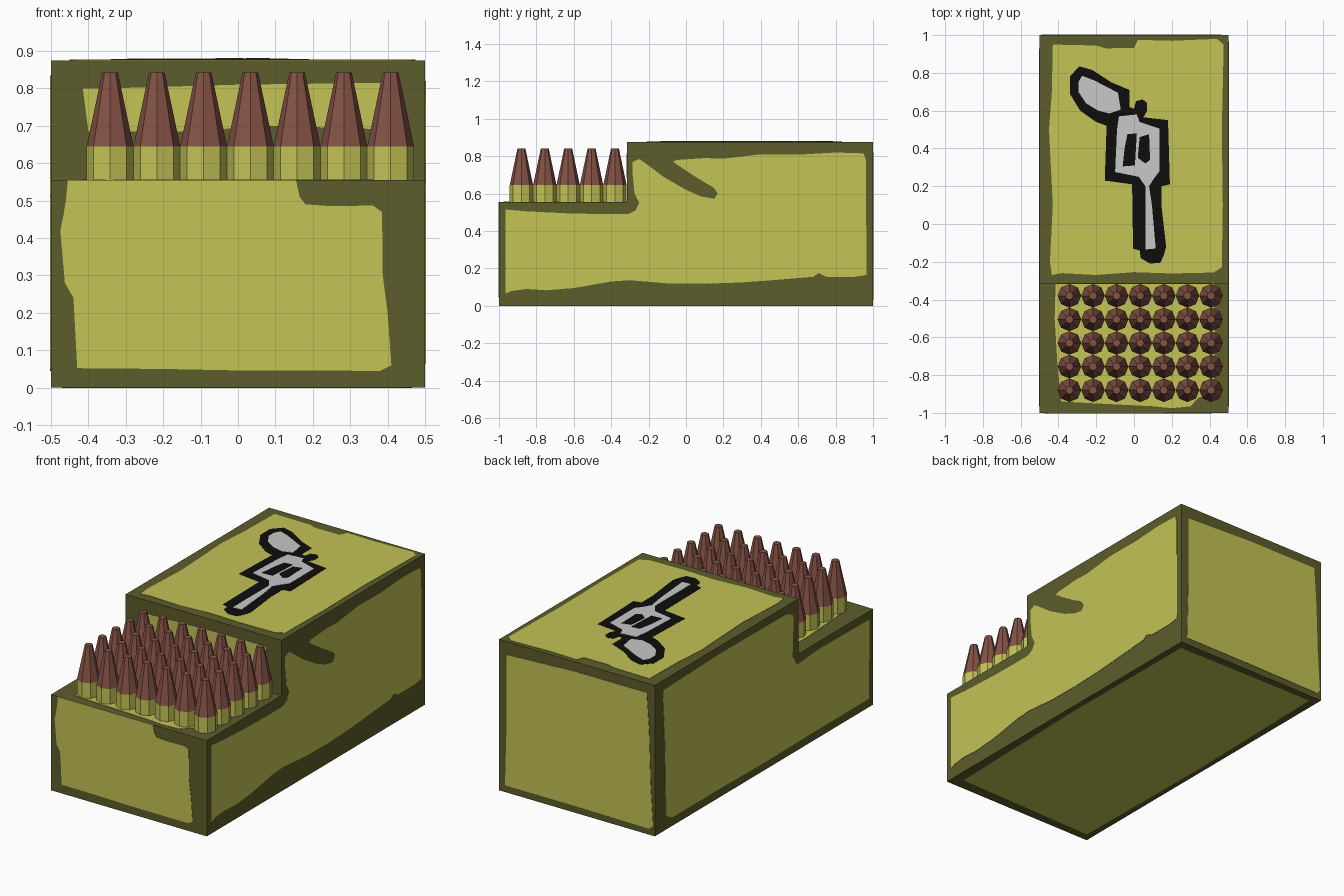
import bpy, bmesh, math
from mathutils import Vector

if "Cube" in bpy.data.objects:
    bpy.data.objects.remove(bpy.data.objects["Cube"])


def mat(name, rgb):
    m = bpy.data.materials.new(name)
    m.diffuse_color = (*rgb, 1)
    m.use_nodes = True
    m.node_tree.nodes["Principled BSDF"].inputs["Base Color"].default_value = m.diffuse_color
    return m


OLIVE = mat("dark olive", (0.107, 0.107, 0.025))
YELLOW = mat("mustard yellow", (0.546, 0.546, 0.093))
BROWN = mat("copper brown", (0.235, 0.085, 0.06))
BLACK = mat("ink black", (0.004, 0.004, 0.004))
GREY = mat("light grey", (0.58, 0.58, 0.58))


def finish(bm, name, *mats):
    bmesh.ops.recalc_face_normals(bm, faces=bm.faces)
    me = bpy.data.meshes.new(name)
    bm.to_mesh(me)
    bm.free()
    for m in mats:
        me.materials.append(m)
    ob = bpy.data.objects.new(name, me)
    bpy.context.collection.objects.link(ob)
    return ob


def prism(name, pts, to3d, push, m):
    """Extrude a flat outline, placed by to3d, along the vector push."""
    bm = bmesh.new()
    face = bm.faces.new([bm.verts.new(to3d(*p)) for p in pts])
    ext = bmesh.ops.extrude_face_region(bm, geom=[face], use_keep_orig=True)
    verts = [g for g in ext["geom"] if isinstance(g, bmesh.types.BMVert)]
    bmesh.ops.translate(bm, verts=verts, vec=Vector(push))
    return finish(bm, name, m)


T = 0.002               # plate thickness
STEP_Y, STEP_Z, TOP = -0.315, 0.555, 0.875

# Stepped box
prism("box_body", [(-1, 0), (1, 0), (1, TOP), (STEP_Y, TOP), (STEP_Y, STEP_Z), (-1, STEP_Z)],
      lambda y, z: (-0.5, y, z), (1, 0, 0), OLIVE)

# Painted panels on each side
prism("front_panel", [
    (-.455, .555), (.155, .555), (.165, .51), (.18, .49), (.25, .485), (.36, .487), (.385, .47),
    (.387, .3), (.4, .2), (.41, .06), (.38, .045), (0, .046), (-.2, .05), (-.43, .052),
    (-.435, .15), (-.44, .24), (-.463, .28), (-.475, .42), (-.465, .47), (-.46, .5)],
    lambda x, z: (x, -1, z), (0, -T, 0), YELLOW)

prism("right_panel", [
    (-.965, .065), (-.965, .515), (-.85, .505), (-.6, .493), (-.31, .49), (-.27, .51),
    (-.25, .55), (-.275, .6), (-.285, .7), (-.285, .77), (-.25, .785), (-.22, .765),
    (-.12, .69), (0, .62), (.08, .585), (.15, .572), (.17, .6), (.15, .63), (.05, .69),
    (-.07, .77), (-.05, .78), (.1, .79), (.2, .787), (.4, .81), (.6, .808), (.8, .82),
    (.95, .815), (.962, .78), (.965, .165), (.9, .155), (.75, .155), (.71, .175),
    (.68, .155), (.5, .14), (.3, .125), (.1, .118), (-.1, .12), (-.3, .137), (-.4, .13),
    (-.6, .095), (-.75, .083), (-.85, .09), (-.93, .08)],
    lambda y, z: (0.5, y, z), (T, 0, 0), YELLOW)

prism("left_panel", [
    (.93, .82), (.91, .5), (.9, .08), (.84, .05), (.4, .05), (0, .045), (-.5, .05), (-.96, .05),
    (-.965, .51), (-.5, .515), (-.3, .5), (-.26, .56), (-.27, .8), (-.2, .83), (.4, .835)],
    lambda y, z: (-0.5, y, z), (-T, 0, 0), YELLOW)

prism("back_panel", [
    (.45, .8), (.45, .4), (.46, .04), (0, .04), (-.47, .035), (-.49, .06), (-.475, .3),
    (-.465, .6), (-.45, .82), (0, .82)],
    lambda x, z: (x, 1, z), (0, T, 0), YELLOW)

prism("bottom_panel", [(-.46, -.95), (.44, -.93), (.465, 0), (.46, .95), (-.45, .96), (-.47, 0)],
      lambda x, y: (x, y, 0), (0, 0, T / 4), YELLOW).location.z = -T / 4

prism("top_panel", [
    (-.43, .95), (-.2, .945), (-.15, .93), (0, .932), (.02, .975), (.2, .97), (.44, .98),
    (.475, .95), (.465, .5), (.47, .1), (.465, -.23), (.42, -.257), (.2, -.262), (0, -.255),
    (-.2, -.27), (-.38, -.26), (-.435, -.27), (-.445, -.2), (-.43, .1), (-.45, .5), (-.435, .7)],
    lambda x, y: (x, y, TOP), (0, 0, T), YELLOW)

prism("tray_floor_panel", [
    (-.415, STEP_Y), (-.42, -.5), (-.405, -.75), (-.385, -.94), (-.2, -.95), (.1, -.965),
    (.2, -.975), (.3, -.965), (.34, -.92), (.42, -.9), (.43, -.6), (.42, STEP_Y)],
    lambda x, y: (x, y, STEP_Z), (0, 0, T), YELLOW)

prism("tray_wall_panel", [
    (-.415, .8), (-.35, .8), (0, .81), (.4, .815), (.41, .69), (.1, .7), (-.15, .685), (-.4, .685)],
    lambda x, z: (x, STEP_Y, z), (0, -T, 0), YELLOW)

# Painted revolver pictogram, stacked thin layers (outlines in hundredths of a unit)
def top_plate(name, pts, layer, m):
    prism(name, pts, lambda x, y: (x / 100, y / 100, TOP), (0, 0, T + layer * 0.0015), m)


top_plate("revolver_outline", [
    (-29, 83.5), (-22, 81.5), (-12, 75), (-2.5, 71), (-2.5, 62), (0, 61), (1, 65), (4.5, 66),
    (7, 64), (7, 60), (5, 56.5), (18, 55), (19, 21), (14.5, 20), (14.5, 10), (17, -12), (16, -16),
    (14, -20.5), (8.5, -21), (3.5, -18), (3, -14), (-.5, -13), (-1, 21), (-15.5, 23),
    (-14.5, 52), (-20, 54), (-28.5, 60), (-34, 69), (-34, 78)], 1, BLACK)
top_plate("revolver_grip", [
    (-27.5, 78.5), (-21, 76), (-8.5, 69.5), (-7, 60.5), (-13, 58.5), (-19, 60), (-25.5, 64),
    (-29.5, 70), (-29.5, 75)], 2, GREY)
top_plate("revolver_frame", [
    (-8, 57), (1.5, 58), (3, 54), (13.5, 50.5), (13.5, 28), (10.5, 24), (8, 20), (9.5, 10),
    (11.5, -13), (6, -13.5), (6, 20), (2.5, 25), (-10, 27.5), (-9, 50)], 2, GREY)
top_plate("cylinder_slot_left", [(-3.5, 47.5), (1.5, 48), (.5, 31), (-6, 30.5), (-5, 40)], 3, BLACK)
top_plate("cylinder_slot_right", [(3, 46), (8, 47.5), (8.5, 34), (6, 32), (2, 35)], 3, BLACK)

# Cartridges: eight-sided case with a tapering brown tip
R, TIP_R, N = 0.0625, 0.021, 8
LEVELS = [(STEP_Z, R), (0.645, R), (0.842, TIP_R)]
bm = bmesh.new()
for row in range(5):
    for col in range(7):
        cx, cy = -0.342 + 0.125 * col, -0.88 + 0.125 * row
        rings = [[bm.verts.new((cx + r * math.cos(math.tau * k / N),
                                cy + r * math.sin(math.tau * k / N), z))
                  for k in range(N)] for z, r in LEVELS]
        bm.faces.new(rings[0])
        bm.faces.new(rings[2]).material_index = 1
        for i in range(2):
            for k in range(N):
                j = (k + 1) % N
                f = bm.faces.new((rings[i][k], rings[i][j], rings[i + 1][j], rings[i + 1][k]))
                f.material_index = i
finish(bm, "cartridges", YELLOW, BROWN)
